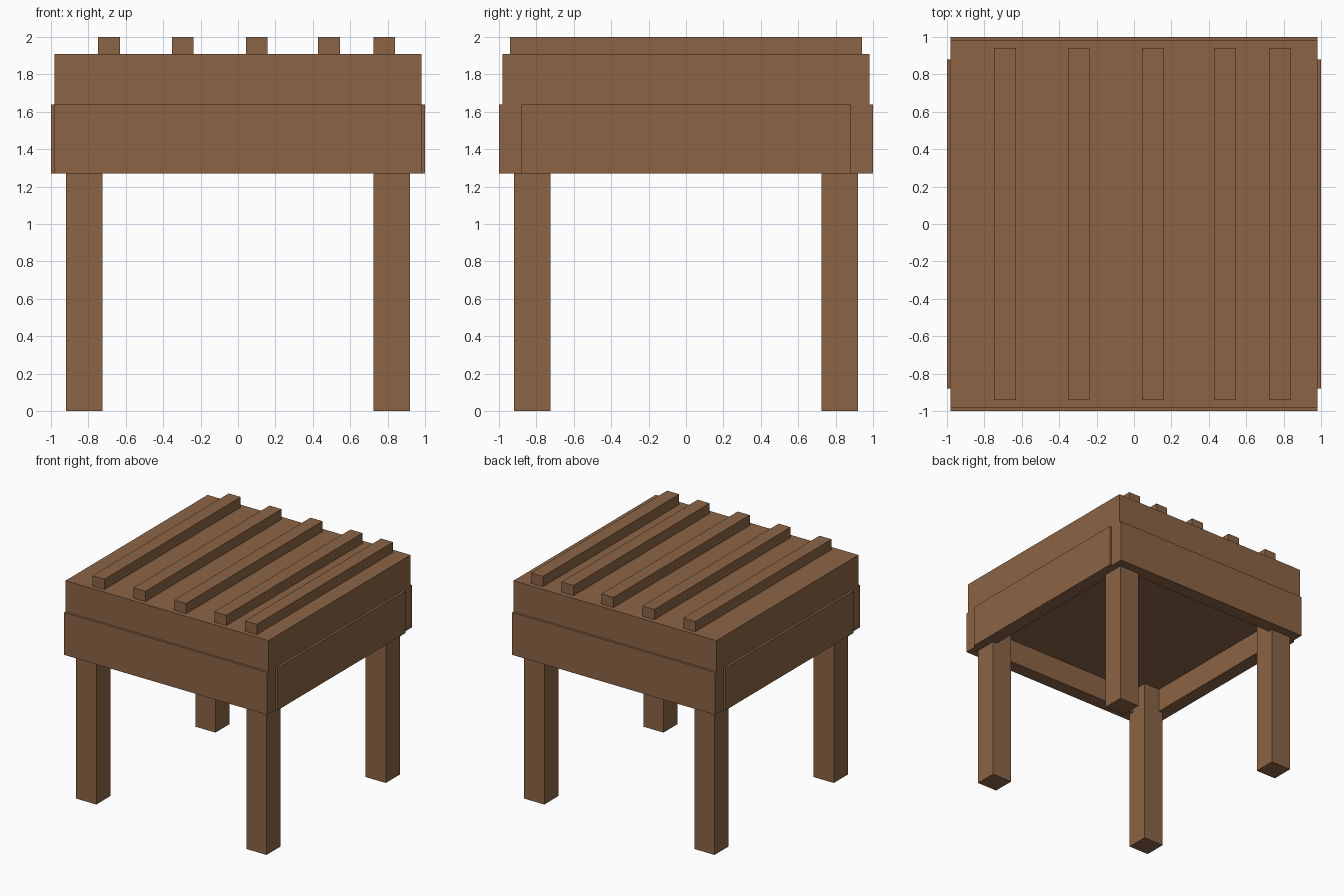
import bpy

if "Cube" in bpy.data.objects:
    bpy.data.objects.remove(bpy.data.objects["Cube"])

wood = bpy.data.materials.new("brown_wood")
wood.diffuse_color = (0.26, 0.13, 0.06, 1)
wood.use_nodes = True
wood.node_tree.nodes["Principled BSDF"].inputs["Base Color"].default_value = wood.diffuse_color


def box(name, x, y, z):
    """Box from (min, max) ranges on each axis."""
    bpy.ops.mesh.primitive_cube_add(size=1)
    ob = bpy.context.object
    ob.name = name
    ob.location = [(a + b) / 2 for a, b in (x, y, z)]
    ob.scale = [b - a for a, b in (x, y, z)]
    bpy.ops.object.transform_apply(location=True, scale=True)
    ob.data.materials.append(wood)
    return ob


def span(side, inner, outer):
    """Range between two distances on the given side of the centre."""
    return tuple(sorted((side * inner, side * outer)))


APRON_Z = (1.27, 1.64)
TOP_Z = (1.48, 1.91)

# Thick top slab
box("top_slab", (-0.98, 0.98), (-0.98, 0.98), TOP_Z)

# Raised slats, unevenly spaced across the top
for i, x in enumerate((-0.69, -0.295, 0.1, 0.487, 0.782)):
    box(f"slat_{i + 1}", (x - 0.058, x + 0.058), (-0.94, 0.94), (1.91, 2.0))

for s, end, side in ((-1, "front", "left"), (1, "back", "right")):
    # Aprons around the slab: long ones front and back, short ones between
    box(f"{end}_apron", (-0.98, 0.98), span(s, 0.88, 1.0), APRON_Z)
    box(f"{side}_apron", span(s, 0.88, 1.0), (-0.88, 0.88), APRON_Z)
    # Square legs
    for t, leg_side in ((-1, "left"), (1, "right")):
        box(f"{end}_{leg_side}_leg", span(t, 0.725, 0.92),
            span(s, 0.725, 0.92), (0.0, TOP_Z[0]))
